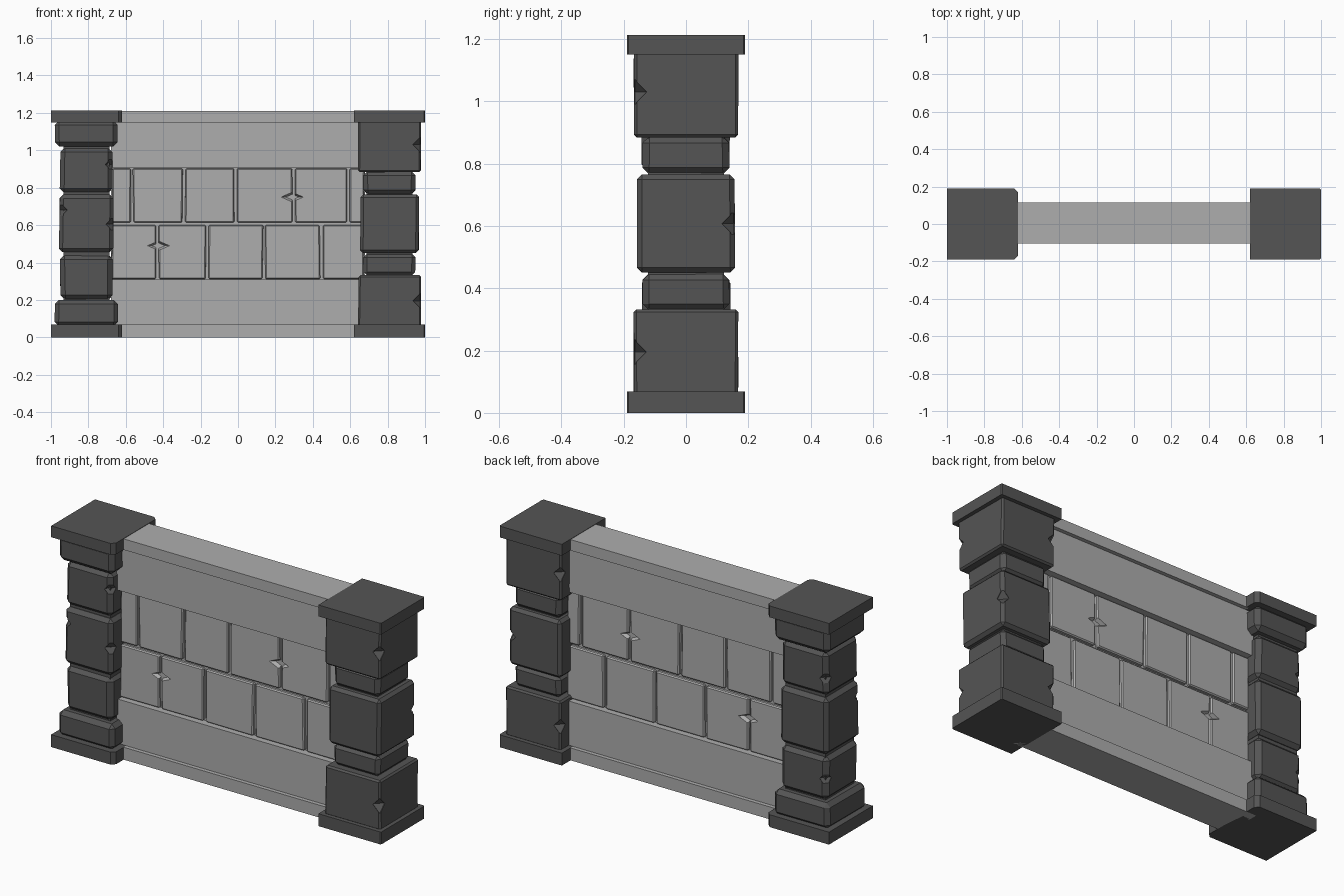
import bpy, bmesh, random
from mathutils import Vector

if "Cube" in bpy.data.objects:
    bpy.data.objects.remove(bpy.data.objects["Cube"])

random.seed(4)


def material(name, v):
    m = bpy.data.materials.new(name)
    m.diffuse_color = (v, v, v, 1)
    m.use_nodes = True
    m.node_tree.nodes["Principled BSDF"].inputs["Base Color"].default_value = m.diffuse_color
    return m


DARK = material("dark stone", 0.09)
LIGHT = material("light stone", 0.42)


def finish(bm, name, mat):
    bmesh.ops.recalc_face_normals(bm, faces=bm.faces)
    me = bpy.data.meshes.new(name)
    bm.to_mesh(me)
    bm.free()
    me.materials.append(mat)
    ob = bpy.data.objects.new(name, me)
    bpy.context.collection.objects.link(ob)
    return ob


def block(name, lo, hi, mat, bevel=0, jitter=0, edge_rule=None):
    """Box between two corners, slightly irregular and chamfered."""
    bm = bmesh.new()
    bmesh.ops.create_cube(bm, size=1)
    lo, hi = Vector(lo), Vector(hi)
    for v in bm.verts:
        v.co = Vector([(lo[i] + hi[i]) / 2 + v.co[i] * (hi[i] - lo[i]) for i in range(3)])
    edges = [e for e in bm.edges if edge_rule is None or edge_rule(e)]
    for v in bm.verts:
        v.co.x += random.uniform(-jitter, jitter)
        v.co.y += random.uniform(-jitter, jitter) * 0.5
    if bevel:
        bmesh.ops.bevel(bm, geom=edges, offset=bevel, segments=1, profile=0.5, affect='EDGES')
    return finish(bm, name, mat)


def chip(ob, pos, size):
    """Cut an angular chip out of a stone with an octahedron."""
    bm = bmesh.new()
    for s in (1, -1):
        bmesh.ops.create_cone(bm, segments=4, radius1=1, radius2=0, depth=1, cap_ends=False)
        for v in bm.verts:
            if v.tag is False:
                v.co.z = (v.co.z + 0.5) * s
                v.tag = True
    bmesh.ops.remove_doubles(bm, verts=bm.verts, dist=1e-4)
    for v in bm.verts:
        v.co = Vector([pos[i] + v.co[i] * size[i] for i in range(3)])
    cut = finish(bm, "chip_cutter", ob.data.materials[0])
    cut.hide_render = True
    cut.hide_set(True)
    mod = ob.modifiers.new("chip", 'BOOLEAN')
    mod.operation = 'DIFFERENCE'
    mod.solver = 'EXACT'
    mod.object = cut


def pillar(side, cx, stones, chips):
    def vertical_inner(e):
        a, b = e.verts
        return abs(a.co.z - b.co.z) > 0.01 and a.co.x > cx

    # base and cap slabs
    for part, z0, z1 in (("base", 0, 0.068), ("cap", 1.15, 1.212)):
        block(f"{side}_pillar_{part}", (cx - 0.19, -0.19, z0), (cx + 0.19, 0.19, z1), DARK,
              0.02 if side == "left" else 0.006, 0, vertical_inner)
    # inner core seen in the joints
    block(f"{side}_pillar_core", (cx - 0.122, -0.122, 0.05), (cx + 0.122, 0.122, 1.16), DARK)
    # stacked stones
    for i, (z0, z1, h, bev) in enumerate(stones):
        ob = block(f"{side}_pillar_stone_{i + 1}", (cx - h, -h, z0), (cx + h, h, z1), DARK, bev, 0.003)
        for sx, sy, z in chips:
            if z0 < z < z1:
                chip(ob, (cx + sx * (h - 0.004), sy * (h - 0.004), z), (0.042, 0.042, 0.042))


pillar("left", -0.81,
       [(0.06, 0.20, 0.168, 0.022), (0.20, 0.443, 0.141, 0.026), (0.455, 0.763, 0.145, 0.02),
        (0.773, 1.015, 0.141, 0.024), (1.02, 1.16, 0.168, 0.024)],
       [(1, -1, 0.925), (1, -1, 0.605), (-1, -1, 0.68), (-1, 1, 0.87), (-1, 1, 0.32)])
pillar("right", 0.81,
       [(0.06, 0.332, 0.167, 0.009), (0.33, 0.446, 0.139, 0.02), (0.45, 0.765, 0.157, 0.016),
        (0.765, 0.888, 0.139, 0.022), (0.884, 1.16, 0.167, 0.009)],
       [(1, -1, 1.03), (1, -1, 0.195), (1, 1, 0.607), (-1, 1, 1.03), (-1, 1, 0.195)])

# wall: rails, beams and recessed core, all centred on y = 0.005
CY, X = 0.005, 0.68
for name, half, z0, z1 in (("bottom_rail", 0.11, 0, 0.068), ("bottom_beam", 0.088, 0.068, 0.31),
                           ("top_beam", 0.088, 0.907, 1.15), ("top_rail", 0.11, 1.15, 1.21),
                           ("wall_core", 0.045, 0.3, 0.91)):
    block(name, (-X, CY - half, z0), (X, CY + half, z1), LIGHT)

# two rows of bricks between staggered joints
ROWS = [(0.312, 0.6, [-X, -0.43, -0.165, 0.14, 0.445, X]),
        (0.614, 0.903, [-X, -0.568, -0.29, -0.013, 0.297, 0.592, X])]
CHIPS = [(-0.425, 0.49), (0.29, 0.75)]
for r, (z0, z1, xs) in enumerate(ROWS):
    for i, (a, b) in enumerate(zip(xs, xs[1:])):
        ob = block(f"brick_{r + 1}_{i + 1}", (a + 0.007, CY - 0.064, z0), (b - 0.007, CY + 0.064, z1),
                   LIGHT, 0.006, 0.003)
        for cx, cz in CHIPS:
            if z0 < cz < z1 and (abs(cx - a) < 0.01 or abs(cx - b) < 0.01):
                for s in (-1, 1):
                    chip(ob, (cx, CY + s * 0.064, cz), (0.06, 0.045, 0.026))
